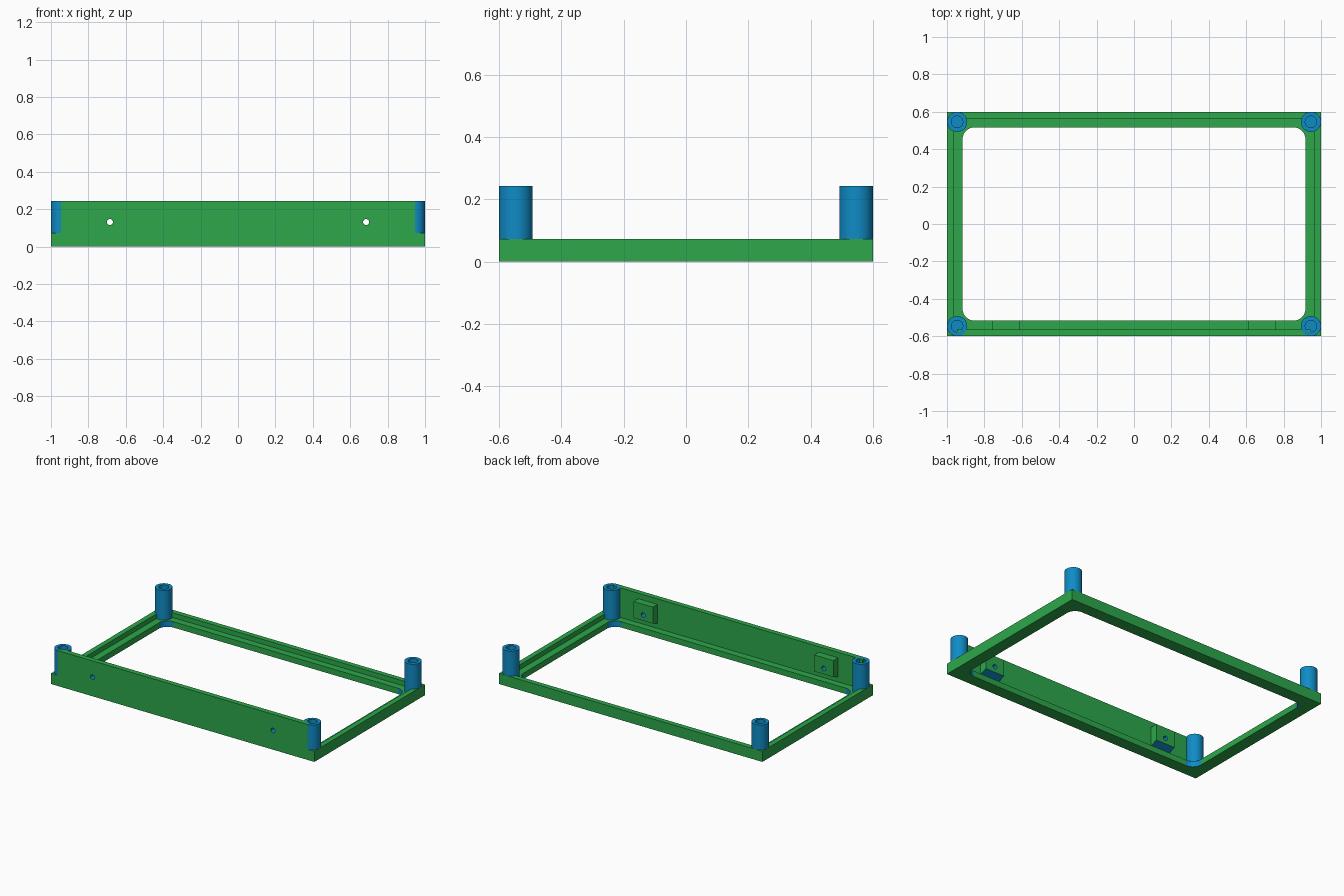
import bpy, bmesh, math
from mathutils import Matrix, Vector

if "Cube" in bpy.data.objects:
    bpy.data.objects.remove(bpy.data.objects["Cube"])

HX, HY = 1.0, 0.6            # outer half sizes
RIM, LEDGE, TOP = 0.073, 0.04, 0.243
WALL = 0.035                 # rim and wall thickness


def material(name, rgb):
    m = bpy.data.materials.new(name)
    m.diffuse_color = (*rgb, 1)
    m.use_nodes = True
    m.node_tree.nodes["Principled BSDF"].inputs["Base Color"].default_value = m.diffuse_color
    return m


MATS = [material("green", (0.026, 0.39, 0.07)), material("blue", (0.005, 0.26, 0.56))]


def make(name, bm, smooth=False):
    bmesh.ops.recalc_face_normals(bm, faces=bm.faces)
    me = bpy.data.meshes.new(name)
    bm.to_mesh(me)
    bm.free()
    for m in MATS:
        me.materials.append(m)
    ob = bpy.data.objects.new(name, me)
    bpy.context.collection.objects.link(ob)
    if smooth:
        bpy.ops.object.select_all(action='DESELECT')
        ob.select_set(True)
        bpy.context.view_layer.objects.active = ob
        bpy.ops.object.shade_smooth_by_angle(angle=math.radians(35))
    return ob


def box(x0, x1, y0, y1, z0, z1):
    bm = bmesh.new()
    bmesh.ops.create_cube(bm, size=1)
    for v in bm.verts:
        v.co = Vector(((x0, x1)[v.co.x > 0], (y0, y1)[v.co.y > 0], (z0, z1)[v.co.z > 0]))
    return bm


def ring(bm, hx, hy, z, r, n=10):
    """Rectangle loop with rounded corners; r = 0 gives stacked corner points."""
    out = []
    for k, (sx, sy) in enumerate([(1, 1), (-1, 1), (-1, -1), (1, -1)]):
        for i in range(n + 1):
            a = math.pi / 2 * (k + i / n)
            out.append(bm.verts.new((sx * (hx - r) + r * math.cos(a),
                                     sy * (hy - r) + r * math.sin(a), z)))
    return out


# Base frame: raised rim, inner ledge and rounded opening
N = 10
bm = bmesh.new()
loops = [ring(bm, HX, HY, 0, 0), ring(bm, HX, HY, RIM, 0),
         ring(bm, HX - WALL, HY - WALL, RIM, 0), ring(bm, HX - WALL, HY - WALL, LEDGE, 0),
         ring(bm, 0.917, 0.517, LEDGE, 0.065), ring(bm, 0.917, 0.517, 0, 0.065)]
for j, a in enumerate(loops):
    b = loops[(j + 1) % len(loops)]
    for i in range(len(a)):
        k = (i + 1) % len(a)
        f = bm.faces.new((a[i], a[k], b[k], b[i]))
        # rounded corners of the opening are blue
        f.material_index = int(j == 4 and i % (N + 1) < N)
bmesh.ops.remove_doubles(bm, verts=bm.verts, dist=1e-5)
make("base_frame", bm, True)

# Corner posts with blind screw holes
R, SEG = 0.054, 40
PROFILE = [(0, 0.02), (R, 0.02), (R, TOP), (0.031, TOP), (0.031, 0.09), (0, 0.09)]
for sx in (-1, 1):
    for sy in (-1, 1):
        bm = bmesh.new()
        vs = [bm.verts.new((r, 0, z)) for r, z in PROFILE]
        es = [bm.edges.new(p) for p in zip(vs, vs[1:])]
        bmesh.ops.spin(bm, geom=vs + es, cent=(0, 0, 0), axis=(0, 0, 1),
                       angle=2 * math.pi, steps=SEG, use_duplicate=False)
        bmesh.ops.remove_doubles(bm, verts=bm.verts, dist=1e-5)
        bmesh.ops.translate(bm, verts=bm.verts, vec=(sx * (HX - R), sy * (HY - R), 0))
        for f in bm.faces:
            f.material_index = 1
        make("corner_post", bm, True)

# Front wall
drilled = [make("front_wall", box(-HX + R, HX - R, -HY, -HY + WALL, RIM, TOP))]
# Inner strip that carries the wall down to the ledge
make("wall_foot", box(-HX + R, HX - R, -HY + 0.01, -HY + WALL, LEDGE - 0.01, RIM))

# Screw blocks behind the wall, blue underside sloping slightly
for s in (-1, 1):
    bm = box(s * 0.685 - 0.073, s * 0.685 + 0.073, -HY + WALL, -0.515, 0.092, 0.205)
    for v in bm.verts:
        if v.co.z < 0.1 and v.co.y < -0.54:
            v.co.z -= 0.018
    bm.normal_update()
    for f in bm.faces:
        f.material_index = int(f.normal.z < -0.5)
    drilled.append(make("screw_block", bm))

# Screw holes through wall and blocks
bm = bmesh.new()
for s in (-1, 1):
    bmesh.ops.create_cone(bm, cap_ends=True, segments=24, radius1=0.016, radius2=0.016, depth=0.3,
                          matrix=Matrix.Translation((s * 0.685, -0.55, 0.131))
                          @ Matrix.Rotation(math.pi / 2, 4, 'X'))
for f in bm.faces:
    f.material_index = 1
cutter = make("hole_cutter", bm)
cutter.hide_render = True
for ob in drilled:
    mod = ob.modifiers.new("holes", 'BOOLEAN')
    mod.operation = 'DIFFERENCE'
    mod.solver = 'EXACT'
    mod.object = cutter
    bpy.context.view_layer.objects.active = ob
    bpy.ops.object.modifier_apply(modifier=mod.name)
bpy.data.objects.remove(cutter)
